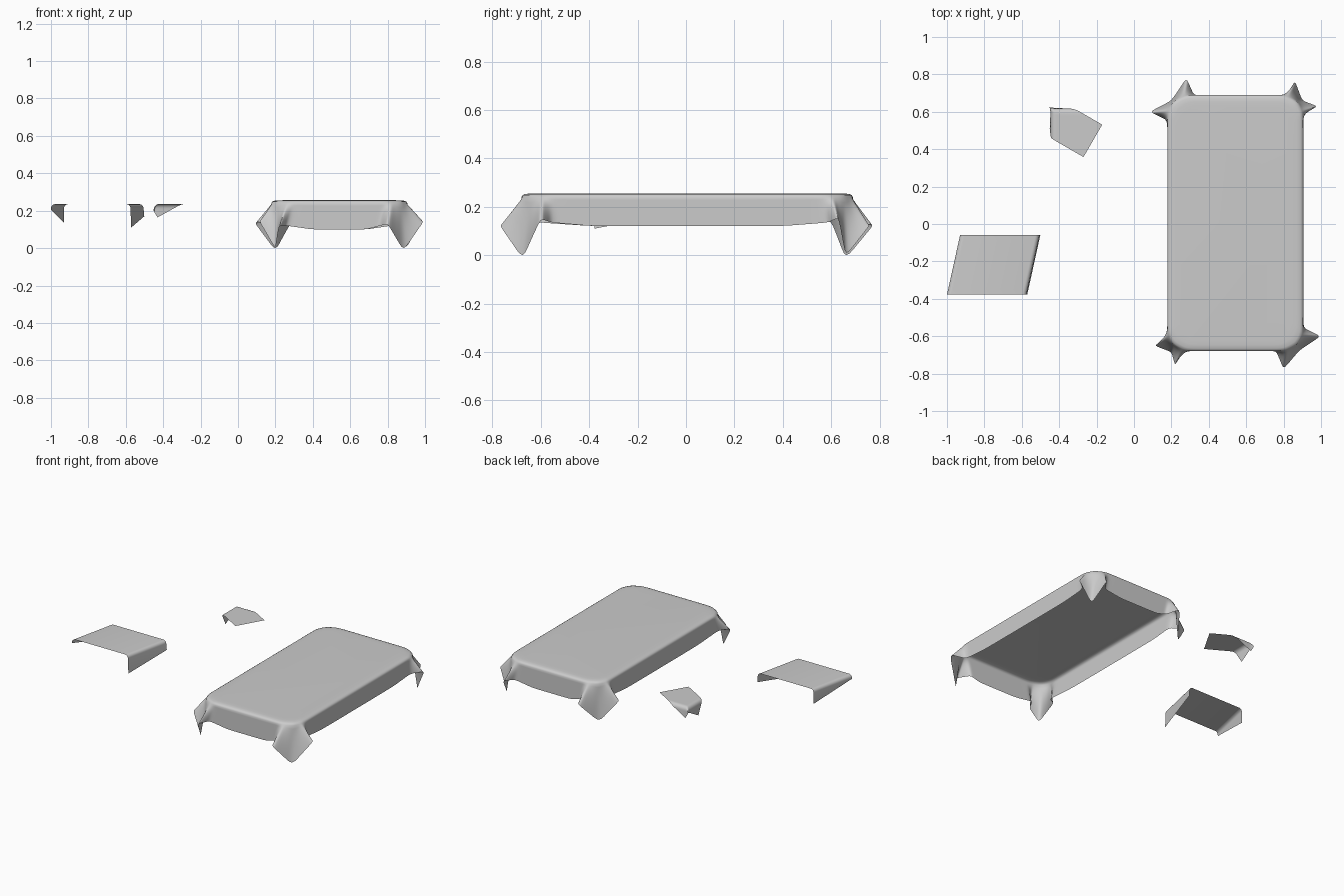
import bpy, bmesh, math
from mathutils import Vector

if "Cube" in bpy.data.objects:
    bpy.data.objects.remove(bpy.data.objects["Cube"])


def finish(name, bm, angle=50):
    bmesh.ops.remove_doubles(bm, verts=bm.verts, dist=1e-5)
    bmesh.ops.recalc_face_normals(bm, faces=bm.faces)
    top = max(bm.faces, key=lambda f: f.calc_center_median().z)
    if top.normal.z < 0:
        bmesh.ops.reverse_faces(bm, faces=bm.faces)
    me = bpy.data.meshes.new(name)
    bm.to_mesh(me)
    bm.free()
    ob = bpy.data.objects.new(name, me)
    bpy.context.collection.objects.link(ob)
    bpy.ops.object.select_all(action='DESELECT')
    ob.select_set(True)
    bpy.context.view_layer.objects.active = ob
    bpy.ops.object.shade_smooth_by_angle(angle=math.radians(angle))
    return ob


def skin(bm, rows, closed=False):
    """Join rows of points with quads and return the vertex rows."""
    vr = [[bm.verts.new(p) for p in r] for r in rows]
    n = len(rows[0])
    for a, b in zip(vr, vr[1:]):
        for i in range(n if closed else n - 1):
            j = (i + 1) % n
            bm.faces.new((a[i], a[j], b[j], b[i]))
    return vr


# Tablecloth: rounded rim lofted down to a hem with two pleats per corner
XL, XR, YF, YB, TOP = 0.178, 0.905, -0.68, 0.69, 0.255
CX, CY = (XL + XR) / 2, (YF + YB) / 2
HX, HY = (XR - XL) / 2, (YB - YF) / 2
# sign x, sign y, flare on the long side, hanging tip, flare on the short side
corners = [
    (1, -1, (0.998, -0.60, 0.15), (0.885, -0.675, -0.01), (0.80, -0.775, 0.13)),
    (1, 1, (0.98, 0.63, 0.155), (0.90, 0.66, 0.0), (0.86, 0.765, 0.13)),
    (-1, 1, (0.085, 0.60, 0.14), (0.20, 0.66, -0.01), (0.28, 0.78, 0.13)),
    (-1, -1, (0.11, -0.65, 0.15), (0.20, -0.685, 0.0), (0.22, -0.755, 0.12)),
]
keys = []
for sx, sy, fx, tip, fy in corners:
    xw = XR if sx > 0 else XL
    yw = YB if sy > 0 else YF
    rz = TOP - 0.015
    k = [
        ((xw, yw - sy * 0.30, rz), (xw, yw - sy * 0.30, 0.12)),
        ((xw, yw - sy * 0.12, rz), (xw, fx[1] - sy * 0.045, 0.135)),
        ((xw - sx * 0.004, yw - sy * 0.085, rz), fx),
        ((xw - sx * 0.03, yw - sy * 0.035, rz), tip),
        ((xw - sx * 0.085, yw - sy * 0.006, rz), fy),
        ((xw - sx * 0.12, yw, rz), (fy[0] - sx * 0.04, yw, 0.12)),
        ((xw - sx * 0.22, yw, rz), (xw - sx * 0.22, yw, 0.10)),
    ]
    keys += k if sx * sy > 0 else k[::-1]

rim, hem = [], []
SUB = 8
for i, (r0, h0) in enumerate(keys):
    r1, h1 = keys[(i + 1) % len(keys)]
    for s in range(SUB):
        rim.append(Vector(r0).lerp(Vector(r1), s / SUB))
        hem.append(Vector(h0).lerp(Vector(h1), s / SUB))


def soften(pts, passes):
    for _ in range(passes):
        n = len(pts)
        pts = [(pts[i - 1] + pts[i] * 2 + pts[(i + 1) % n]) / 4 for i in range(n)]
    return pts


rim, hem = soften(rim, 12), soften(hem, 2)
low = min(p.z for p in hem)
for p in hem:
    p.z = max(p.z, 0) if low < 0 else p.z - low * max(0, 1 - p.z / 0.1)


def inset(d, z):
    return [Vector((CX + (p.x - CX) * (1 - d / HX), CY + (p.y - CY) * (1 - d / HY), z)) for p in rim]


rows = [inset(0.06, TOP + 0.001), inset(0.035, TOP), inset(0.015, TOP - 0.002), inset(0.005, TOP - 0.007)]
rows += [[a.lerp(b, v / 10) for a, b in zip(rim, hem)] for v in range(11)]
bm = bmesh.new()
vr = skin(bm, rows, True)
bm.faces.new(vr[0])
finish("tablecloth", bm, 70)

# Slanted runner: flat sheet with a tapered flap along each long edge
NT = 0.235
R = 0.022
rows = []
for i in range(13):
    t = i / 12
    y = -0.378 + 0.318 * t
    xl, xr = -1.0 + 0.07 * t, -0.575 + 0.07 * t
    dl, dr = 0.03 + 0.07 * t, 0.125 - 0.06 * t
    arc = [(R * (1 - math.sin(a)), R * (1 - math.cos(a)))
           for a in [math.pi / 2 * k / 6 for k in range(7)]]
    row = [Vector((xl, y, NT - dl))]
    row += [Vector((xl + o, y, NT - d)) for o, d in reversed(arc)]
    row += [Vector((xr - o, y, NT - d)) for o, d in arc]
    row += [Vector((xr + 0.004, y, NT - dr))]
    rows.append(row)
bm = bmesh.new()
skin(bm, rows)
finish("slanted_runner", bm)


# Corner napkin: rotated rectangle bent over two edges of a hidden corner
def bend(e, r=0.025):
    """Arc length past the edge -> outward offset and drop."""
    if e <= 0:
        return e, 0
    a = min(e / r, math.pi / 2 * 0.95)
    rest = e - a * r
    return r * math.sin(a) + rest * math.cos(a), r * (1 - math.cos(a)) + rest * math.sin(a)


u, v = Vector((0.5, 0.866)), Vector((-0.866, 0.5))
rows = []
for i in range(25):
    row = []
    for j in range(37):
        p = Vector((-0.27, 0.358)) + u * (0.2 * i / 24) + v * (0.3 * j / 36)
        ox, dx = bend(-0.42 - p.x)
        oy, dy = bend(p.y - 0.592)
        flare = 0.35 * min(dx, dy)
        row.append(Vector((-0.42 - ox - flare, 0.592 + oy + flare, NT + 0.002 - math.hypot(dx, dy) * 0.97)))
    rows.append(row)
bm = bmesh.new()
skin(bm, rows)
finish("corner_napkin", bm)
